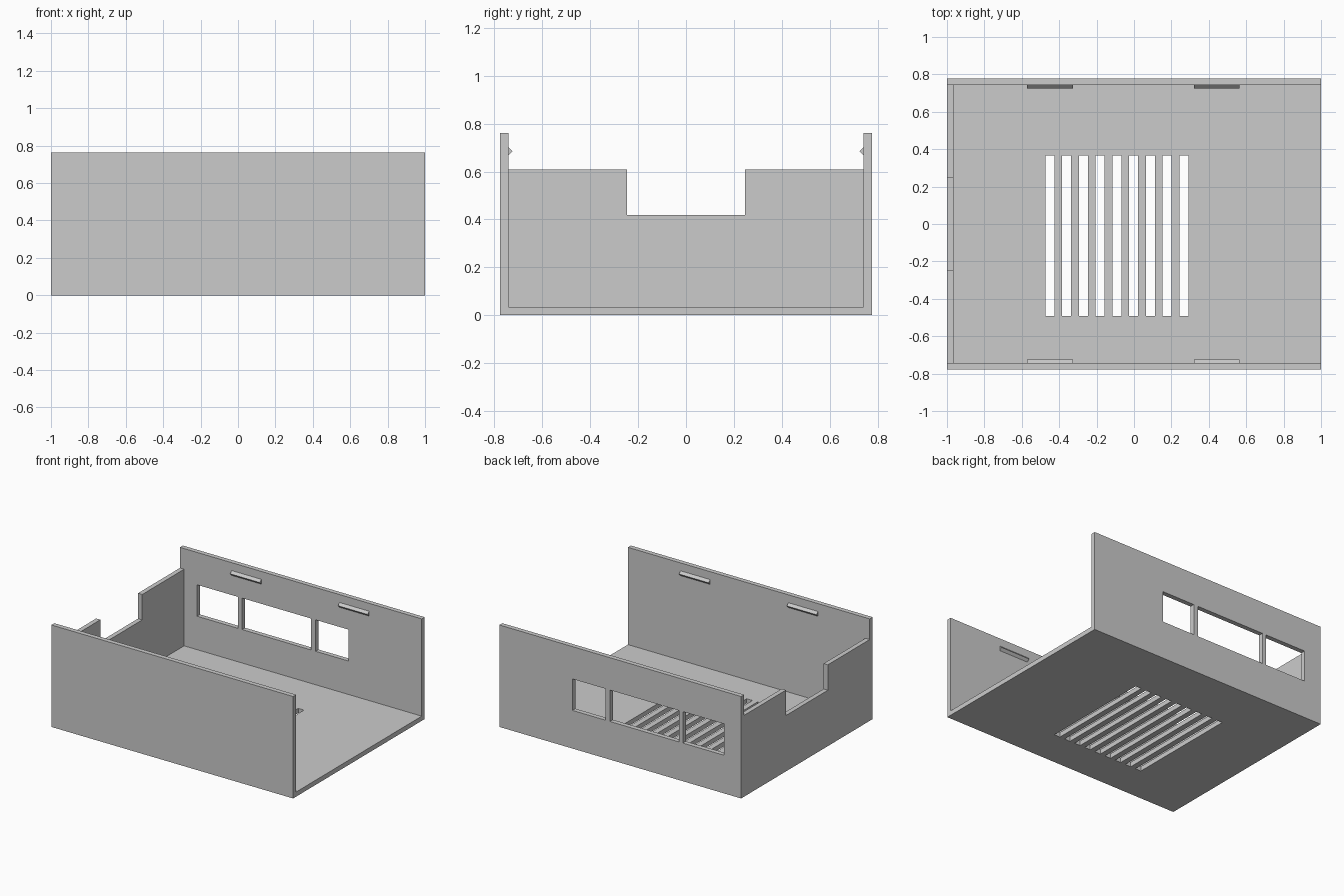
import bpy
import bmesh
from mathutils import Vector

if "Cube" in bpy.data.objects:
    bpy.data.objects.remove(bpy.data.objects["Cube"], do_unlink=True)

HALF_Y, HEIGHT, WALL = 0.777, 0.762, 0.035
INNER_Y = HALF_Y - WALL

grey = bpy.data.materials.new("plain grey")
grey.use_nodes = True
grey.diffuse_color = (0.6, 0.6, 0.6, 1)
grey.node_tree.nodes["Principled BSDF"].inputs["Base Color"].default_value = (0.6, 0.6, 0.6, 1)


def finish(name, bm):
    bmesh.ops.recalc_face_normals(bm, faces=bm.faces)
    mesh = bpy.data.meshes.new(name)
    bm.to_mesh(mesh)
    bm.free()
    mesh.materials.append(grey)
    obj = bpy.data.objects.new(name, mesh)
    bpy.context.collection.objects.link(obj)
    return obj


def extrude_x(name, profile, x0, x1):
    """Extrude a closed (y, z) profile from x0 to x1."""
    bm = bmesh.new()
    face = bm.faces.new([bm.verts.new((x0, y, z)) for y, z in profile])
    grown = bmesh.ops.extrude_face_region(bm, geom=[face])["geom"]
    verts = [v for v in grown if isinstance(v, bmesh.types.BMVert)]
    bmesh.ops.translate(bm, verts=verts, vec=(x1 - x0, 0, 0))
    return finish(name, bm)


def add_box(bm, low, high):
    low, high = Vector(low), Vector(high)
    verts = bmesh.ops.create_cube(bm, size=1)["verts"]
    bmesh.ops.scale(bm, verts=verts, vec=high - low)
    bmesh.ops.translate(bm, verts=verts, vec=(low + high) / 2)


def mirrored(half):
    """Complete a half profile across y = 0."""
    return half + [(-y, z) for y, z in reversed(half)]


# Floor and both long walls as one U-shaped channel
channel = extrude_x("floor_and_side_walls", mirrored([
    (HALF_Y, 0), (HALF_Y, HEIGHT), (INNER_Y, HEIGHT), (INNER_Y, WALL)]), -1, 1)

# Lower end wall with a central notch
extrude_x("notched_end_wall", mirrored([
    (INNER_Y, WALL), (INNER_Y, 0.608), (0.247, 0.608), (0.247, 0.418)]), -1, WALL - 1)

# Openings: ventilation slots in the floor, three ports in the back wall
bm = bmesh.new()
for i in range(9):
    x = -0.474 + i * 0.0896
    add_box(bm, (x, -0.493, -0.1), (x + 0.048, 0.365, 0.1))
for x0, x1 in ((-0.858, -0.518), (-0.485, 0.085), (0.122, 0.395)):
    add_box(bm, (x0, INNER_Y - 0.1, 0.285), (x1, HALF_Y + 0.1, 0.52))
cutter = finish("opening_cutter", bm)
cutter.hide_render = True

cut = channel.modifiers.new("openings", 'BOOLEAN')
cut.operation = 'DIFFERENCE'
cut.solver = 'EXACT'
cut.object = cutter
bpy.context.view_layer.objects.active = channel
bpy.ops.object.modifier_apply(modifier=cut.name)
bpy.data.objects.remove(cutter, do_unlink=True)

# Snap ridges near the top of the long walls
for side, side_name in ((1, "back"), (-1, "front")):
    for x, end_name in ((-0.572, "right"), (0.32, "left")):
        extrude_x(f"{side_name}_{end_name}_snap_ridge", [
            (side * INNER_Y, 0.667), (side * (INNER_Y - 0.017), 0.685),
            (side * INNER_Y, 0.703)], x, x + 0.245)
